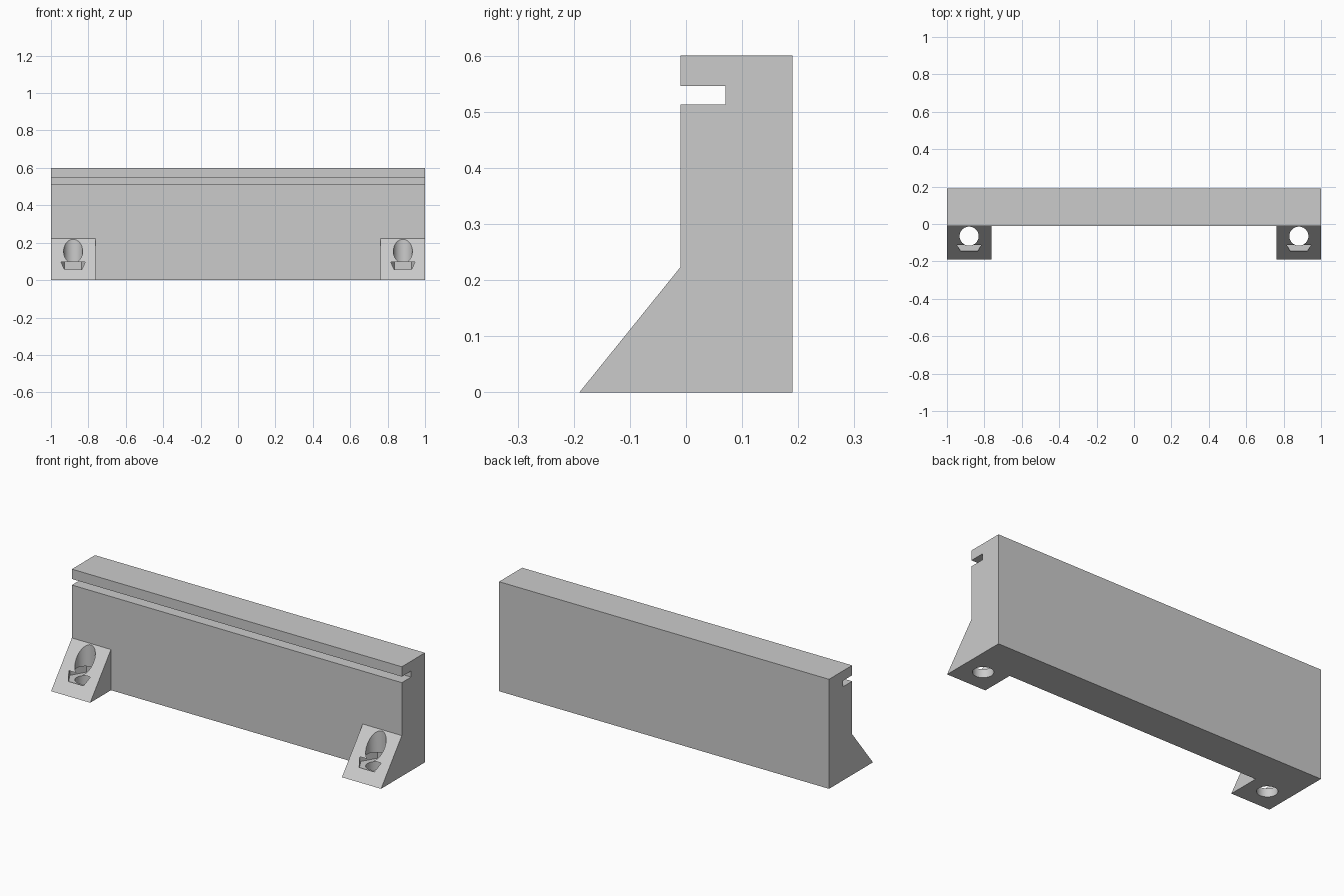
import bpy, bmesh, math
from mathutils import Matrix, Vector

cube = bpy.data.objects.get("Cube")
if cube:
    bpy.data.objects.remove(cube, do_unlink=True)

# Single grey material
GREY = (0.6, 0.6, 0.6, 1.0)
grey = bpy.data.materials.new("plain grey")
grey.use_nodes = True
grey.diffuse_color = GREY
grey.node_tree.nodes["Principled BSDF"].inputs["Base Color"].default_value = GREY


def finish(name, bm):
    bmesh.ops.recalc_face_normals(bm, faces=bm.faces)
    mesh = bpy.data.meshes.new(name)
    bm.to_mesh(mesh)
    bm.free()
    mesh.materials.append(grey)
    obj = bpy.data.objects.new(name, mesh)
    bpy.context.collection.objects.link(obj)
    return obj


def prism(name, profile, x0, x1):
    """Extrude a (y, z) profile along x."""
    bm = bmesh.new()
    face = bm.faces.new([bm.verts.new((x0, y, z)) for y, z in profile])
    ext = bmesh.ops.extrude_face_region(bm, geom=[face])["geom"]
    moved = [v for v in ext if isinstance(v, bmesh.types.BMVert)]
    bmesh.ops.translate(bm, verts=moved, vec=Vector((x1 - x0, 0, 0)))
    return finish(name, bm)


def column(name, sides, radius, x, y, z0, z1):
    """Upright cylinder; with six sides its flats face front and back."""
    bm = bmesh.new()
    bmesh.ops.create_cone(bm, cap_ends=True, segments=sides, radius1=radius,
                          radius2=radius, depth=z1 - z0)
    spin = Matrix.Rotation(math.pi / 2, 4, 'Z')
    place = Matrix.Translation((x, y, (z0 + z1) / 2))
    bmesh.ops.transform(bm, matrix=place @ spin, verts=bm.verts)
    return finish(name, bm)


def combine(target, tool, operation):
    mod = target.modifiers.new(operation.lower(), 'BOOLEAN')
    mod.operation = operation
    mod.solver = 'EXACT'
    mod.object = tool
    bpy.context.view_layer.objects.active = target
    bpy.ops.object.modifier_apply(modifier=mod.name)
    bpy.data.objects.remove(tool, do_unlink=True)


BACK, FRONT, TOE = 0.19, -0.01, -0.19
TOP, FOOT_TOP = 0.6, 0.223

# Long bar with a groove along the front
bar = prism("grooved_bar", [
    (BACK, 0), (BACK, TOP), (FRONT, TOP), (FRONT, 0.546), (0.07, 0.546),
    (0.07, 0.513), (FRONT, 0.513), (FRONT, 0)], -1, 1)

# Sloped mounting feet at both ends
foot_profile = [(TOE, 0), (FRONT, FOOT_TOP), (0.05, FOOT_TOP), (0.05, 0)]
for side in (-1, 1):
    inner, outer = sorted((side * 0.763, side))
    combine(bar, prism("mounting_foot", foot_profile, inner, outer), 'UNION')

# Vertical bolt hole and hexagonal nut pocket in each foot
for side in (-1, 1):
    x, y = side * 0.8815, -0.065
    combine(bar, column("nut_pocket", 6, 0.092, x, y, 0.046, 0.097), 'DIFFERENCE')
    combine(bar, column("bolt_hole", 48, 0.051, x, y, -0.1, 0.3), 'DIFFERENCE')

# Smooth only the round holes
bpy.ops.object.select_all(action='DESELECT')
bar.select_set(True)
bpy.context.view_layer.objects.active = bar
bpy.ops.object.shade_smooth_by_angle(angle=math.radians(30))
